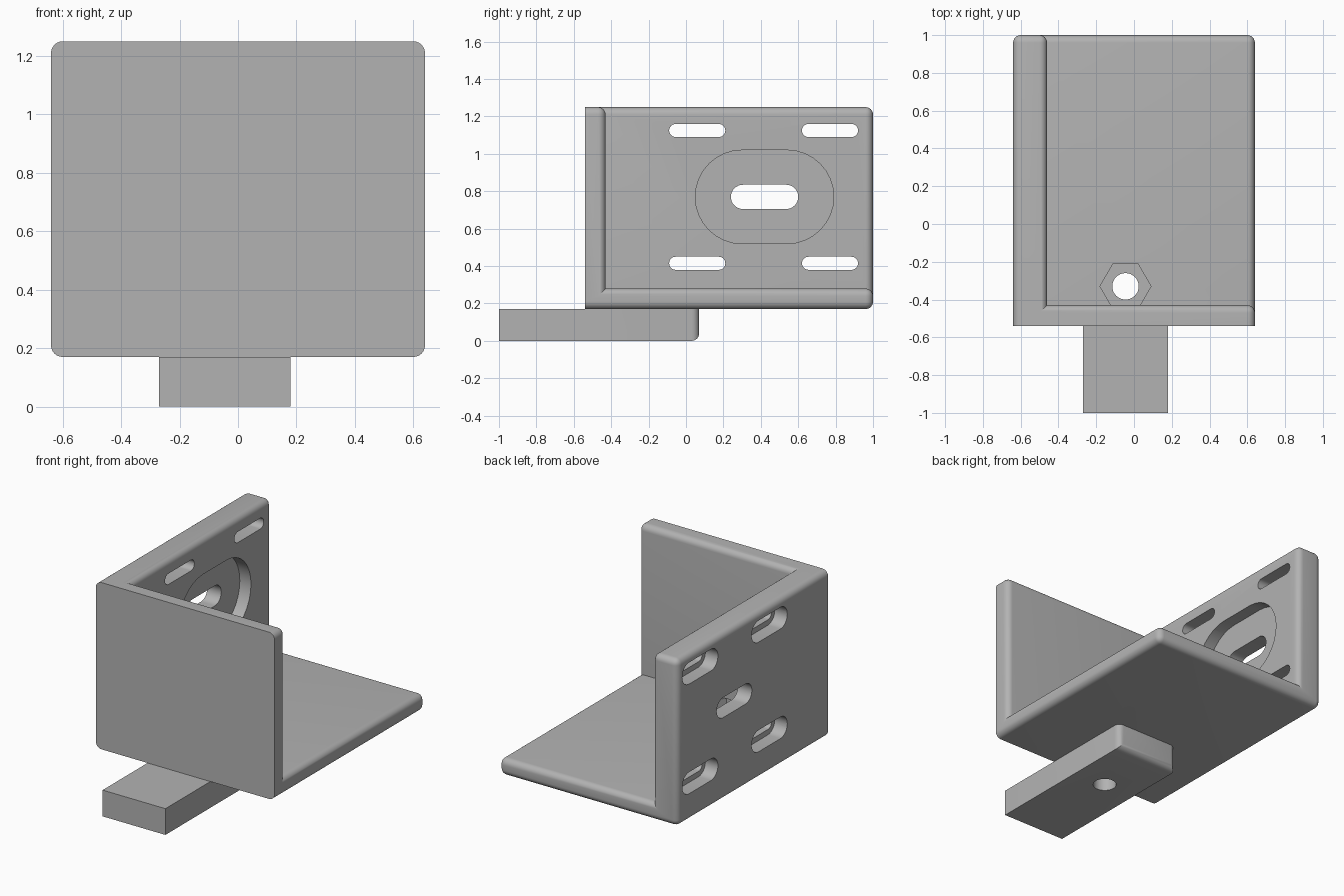
import bpy, bmesh
from math import pi, cos, sin

scene = bpy.context.scene
default = bpy.data.objects.get("Cube")
if default:
    bpy.data.objects.remove(default, do_unlink=True)

grey = bpy.data.materials.new("plain grey")
grey.use_nodes = True
colour = (0.45, 0.45, 0.45, 1)
grey.diffuse_color = colour
grey.node_tree.nodes["Principled BSDF"].inputs["Base Color"].default_value = colour


def finish_mesh(name, bm):
    bmesh.ops.recalc_face_normals(bm, faces=bm.faces[:])
    mesh = bpy.data.meshes.new(name)
    bm.to_mesh(mesh)
    bm.free()
    mesh.materials.append(grey)
    obj = bpy.data.objects.new(name, mesh)
    scene.collection.objects.link(obj)
    return obj


def box(name, low, high):
    bm = bmesh.new()
    bmesh.ops.create_cube(bm, size=1)
    for v in bm.verts:
        for i in range(3):
            v.co[i] = high[i] if v.co[i] > 0 else low[i]
    return finish_mesh(name, bm)


def prism(name, points, shift):
    """Extrude a closed 3D outline by the given vector."""
    bm = bmesh.new()
    face = bm.faces.new([bm.verts.new(p) for p in points])
    new = bmesh.ops.extrude_face_region(bm, geom=[face])["geom"]
    moved = [g for g in new if isinstance(g, bmesh.types.BMVert)]
    bmesh.ops.translate(bm, verts=moved, vec=shift)
    return finish_mesh(name, bm)


def slot(y, z, length, height, x0, x1):
    """Round-ended slot running along y, cut through x0..x1."""
    r, half, n = height / 2, (length - height) / 2, 16
    pts = []
    for side in (1, -1):
        for i in range(n + 1):
            a = -pi / 2 + pi * i / n
            pts.append((x0, y + side * (half + r * cos(a)), z + side * r * sin(a)))
    return prism("slot_cutter", pts, (x1 - x0, 0, 0))


def column(x, y, r, sides, z0, z1):
    pts = [(x + r * cos(2 * pi * i / sides), y + r * sin(2 * pi * i / sides), z0)
           for i in range(sides)]
    return prism("hole_cutter", pts, (0, 0, z1 - z0))


def cut(obj, cutter):
    cutter.hide_render = True
    mod = obj.modifiers.new("cut", 'BOOLEAN')
    mod.operation, mod.solver, mod.object = 'DIFFERENCE', 'EXACT', cutter
    bpy.context.view_layer.objects.active = obj
    bpy.ops.object.modifier_apply(modifier=mod.name)
    bpy.data.objects.remove(cutter, do_unlink=True)


def round_edges(obj, rule, radius):
    bm = bmesh.new()
    bm.from_mesh(obj.data)
    edges = [e for e in bm.edges if e.is_manifold
             and e.calc_face_angle_signed() > 0.5 and rule(e)]
    bmesh.ops.bevel(bm, geom=edges, offset=radius, segments=6, profile=0.5,
                    affect='EDGES', clamp_overlap=True)
    bm.to_mesh(obj.data)
    bm.free()


def smooth(obj):
    bpy.ops.object.select_all(action='DESELECT')
    obj.select_set(True)
    bpy.context.view_layer.objects.active = obj
    bpy.ops.object.shade_smooth_by_angle(angle=pi / 6)


# Three-sided bracket: front wall, side wall and base in one piece
left, inner, right = -0.64, -0.46, 0.64
front, back, bottom, floor, top = -0.54, 1.0, 0.17, 0.28, 1.25
bracket = box("corner_bracket", (left, front, bottom), (right, back, top))
cut(bracket, box("cavity_cutter", (inner, -0.43, floor), (2, 2, 2)))
round_edges(bracket, lambda e: any(v.co.y > front + 0.01 for v in e.verts), 0.04)

# Mounting slots, counterbored from the outside
for y in (0.06, 0.77):
    for z in (0.415, 1.125):
        cut(bracket, slot(y, z, 0.30, 0.07, -0.8, -0.3))
        cut(bracket, slot(y, z, 0.365, 0.14, -0.8, left + 0.09))

# Central slot with a wide recess on the inside
cut(bracket, slot(0.42, 0.77, 0.36, 0.13, -0.8, -0.3))
cut(bracket, slot(0.42, 0.77, 0.74, 0.50, inner - 0.08, -0.3))

# Arm under the base, rounded at its rear end
arm = box("mounting_arm", (-0.27, -1, 0), (0.18, 0.07, bottom))
round_edges(arm, lambda e: all(v.co.y > 0 for v in e.verts)
            and any(v.co.z < 0.01 for v in e.verts), 0.04)

# Bolt hole through both parts, with a hexagonal nut pocket
hole_x, hole_y = -0.045, -0.33
for part in (bracket, arm):
    cut(part, column(hole_x, hole_y, 0.07, 32, -0.1, 0.4))
cut(bracket, column(hole_x, hole_y, 0.135, 6, 0.2, floor + 0.005))

for part in (bracket, arm):
    smooth(part)
